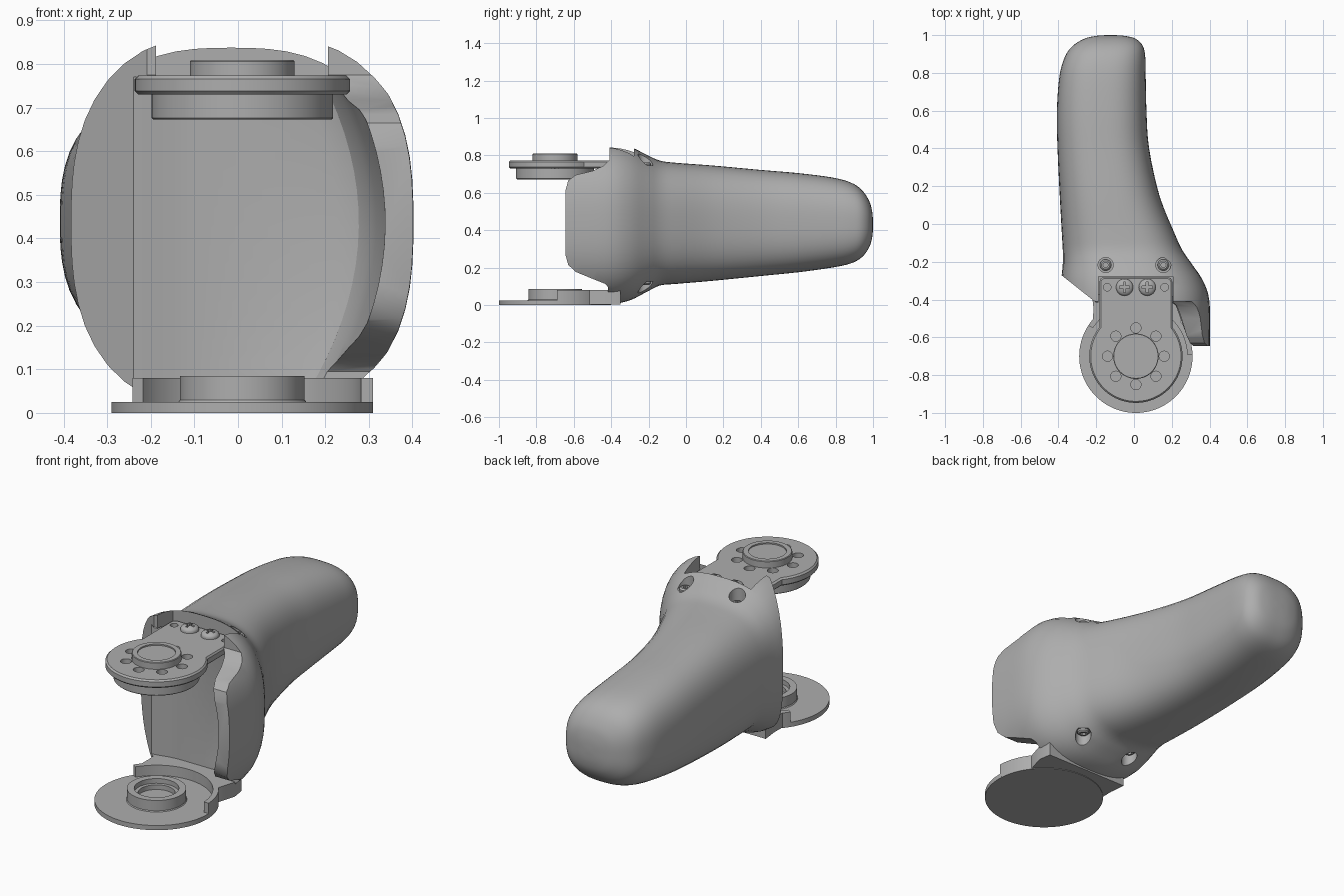
import bpy, bmesh, math
from mathutils import Vector

old = bpy.data.objects.get("Cube")
if old:
    bpy.data.objects.remove(old, do_unlink=True)

GREY = (0.42, 0.42, 0.42, 1)
mat = bpy.data.materials.new("plain grey")
mat.use_nodes = True
mat.diffuse_color = GREY
mat.node_tree.nodes["Principled BSDF"].inputs["Base Color"].default_value = GREY

CX, CY = 0.01, -0.70          # pivot axis of the joint


def finish(bm, name):
    bmesh.ops.recalc_face_normals(bm, faces=bm.faces)
    me = bpy.data.meshes.new(name)
    bm.to_mesh(me)
    bm.free()
    ob = bpy.data.objects.new(name, me)
    bpy.context.collection.objects.link(ob)
    me.materials.append(mat)
    return ob


def loft(name, rings):
    """Skin closed rings of points and cap both ends."""
    bm = bmesh.new()
    vs = [[bm.verts.new(p) for p in r] for r in rings]
    n = len(rings[0])
    for a, b in zip(vs, vs[1:]):
        for i in range(n):
            bm.faces.new((a[i], a[(i + 1) % n], b[(i + 1) % n], b[i]))
    bm.faces.new(vs[0])
    bm.faces.new(vs[-1])
    return finish(bm, name)


def prism(name, pts, lo, hi, axis="z"):
    """Extrude an outline: (x, y) along z, or (y, z) along x."""
    put = (lambda p, h: (p[0], p[1], h)) if axis == "z" else (lambda p, h: (h, p[0], p[1]))
    return loft(name, [[put(p, h) for p in pts] for h in (lo, hi)])


def circle(x, y, r, a0=0, a1=360, n=48):
    full = a1 - a0 >= 360
    angs = [math.radians(a0 + (a1 - a0) * i / (n if full else n - 1)) for i in range(n)]
    return [(x + r * math.cos(a), y + r * math.sin(a)) for a in angs]


def cylinder(name, x, y, r, lo, hi, n=32):
    return prism(name, circle(x, y, r, n=n), lo, hi)


def box(name, x0, x1, y0, y1, z0, z1):
    return prism(name, [(x0, y0), (x1, y0), (x1, y1), (x0, y1)], z0, z1)


def turned(name, profile, x=CX, y=CY, n=64):
    """Stack of circles from a (radius, z) profile."""
    return loft(name, [[(px, py, z) for px, py in circle(x, y, r, n=n)] for r, z in profile])


def apply(ob, mod):
    bpy.context.view_layer.objects.active = ob
    bpy.ops.object.modifier_apply(modifier=mod.name)


def cut(ob, cutters):
    for c in cutters:
        m = ob.modifiers.new("cut", "BOOLEAN")
        m.operation, m.solver, m.object = "DIFFERENCE", "EXACT", c
        apply(ob, m)
        bpy.data.objects.remove(c, do_unlink=True)


def bevel(ob, width):
    m = ob.modifiers.new("bevel", "BEVEL")
    m.width, m.segments, m.limit_method = width, 1, "ANGLE"
    m.angle_limit = math.radians(50)
    apply(ob, m)


# Limb shell: sections (y, x min, x max, z min, z max), splined and skinned
sections = [
    (-0.72, -0.38, 0.400, 0.005, 0.868), (-0.56, -0.38, 0.402, 0.003, 0.870),
    (-0.40, -0.385, 0.398, 0.005, 0.868), (-0.30, -0.385, 0.365, 0.025, 0.846),
    (-0.21, -0.377, 0.305, 0.070, 0.803), (-0.14, -0.377, 0.257, 0.104, 0.772),
    (-0.05, -0.382, 0.215, 0.113, 0.760), (0.15, -0.393, 0.135, 0.130, 0.745),
    (0.40, -0.405, 0.080, 0.155, 0.722), (0.60, -0.408, 0.066, 0.175, 0.705),
    (0.78, -0.395, 0.062, 0.200, 0.682), (0.88, -0.368, 0.060, 0.222, 0.655),
    (0.94, -0.328, 0.048, 0.255, 0.615), (0.98, -0.265, 0.010, 0.310, 0.555),
    (0.996, -0.20, -0.050, 0.365, 0.495), (1.0, -0.14, -0.110, 0.420, 0.440)]
S = [Vector(s) for s in sections]


def section_ring(v, n=56, power=2.7):
    y, x0, x1, z0, z1 = v
    ring = []
    for i in range(n):
        a = 2 * math.pi * i / n
        c, s = math.cos(a), math.sin(a)
        k = (abs(c) ** power + abs(s) ** power) ** (-1 / power)
        ring.append(((x0 + x1) / 2 + (x1 - x0) / 2 * k * c, y,
                     (z0 + z1) / 2 + (z1 - z0) / 2 * k * s))
    return ring


rings = []
for i in range(len(S) - 1):
    p0, p1, p2, p3 = S[max(i - 1, 0)], S[i], S[i + 1], S[min(i + 2, len(S) - 1)]
    for j in range(4):
        t = j / 4
        rings.append(section_ring(0.5 * (2 * p1 + (p2 - p0) * t + (2 * p0 - 5 * p1 + 4 * p2 - p3) * t * t
                                         + (3 * p1 - p0 - 3 * p2 + p3) * t ** 3)))
rings.append(section_ring(S[-1]))
shell = loft("limb_shell", rings)

# Side outline of the front guard
trim = prism("trim", [(-0.41, 1.1), (-0.41, 0.775), (-0.44, 0.745), (-0.50, 0.717), (-0.59, 0.695),
                      (-0.63, 0.665), (-0.645, 0.61), (-0.645, 0.27), (-0.63, 0.215), (-0.59, 0.177),
                      (-0.50, 0.14), (-0.43, 0.112), (-0.417, 0.095), (-0.42, -0.1), (-0.95, -0.1),
                      (-0.95, 1.1)], -1, 1, "x")
# Slanted face on the right front
slant = prism("slant", [(-0.70, -0.02), (-0.20, -0.417), (-0.20, -0.95), (-0.70, -0.95)], -0.1, 1.1)
# Motor bay with a bowed left wall
bay = []
for i in range(17):
    z = 0.08 + 0.69 * i / 16
    x = 0.337 - 0.07 * ((z - 0.435) / 0.3) ** 2
    bay.append([(px, py, z) for px, py in (
        (-0.24, -0.95), (-0.24, -0.385), (-0.2, -0.378), (-0.15, -0.366), (-0.1, -0.36),
        (x - 0.11, -0.36), (x - 0.06, -0.385), (x - 0.035, -0.43), (x - 0.02, -0.52),
        (x, -0.62), (x + 0.005, -0.95))])
cutters = [trim, slant, loft("bay", bay), box("seat", -0.188, 0.206, -0.55, -0.278, 0.73, 1.0)]
# Screw wells above and below
for x in (-0.15, 0.155):
    cutters += [cylinder("well", x, -0.217, 0.040, 0.745, 1.0),
                cylinder("well", x, -0.217, 0.040, -0.1, 0.125)]
cut(shell, cutters)

parts = [shell]
for i, x in enumerate((-0.15, 0.155)):
    for side, z, d in (("upper", 0.74, 1), ("lower", 0.13, -1)):
        head = turned(f"{side}_well_screw_{i}", [(0.03, z), (0.03, z + d * 0.015), (0.022, z + d * 0.022)],
                      x, -0.217, 24)
        cut(head, [cylinder("socket", x, -0.217, 0.014, z + d * 0.018 - 0.008, z + d * 0.018 + 0.008, 6)])
        parts.append(head)

# Upper bracket: round horn with a neck
outline = circle(CX, CY, 0.247, 141.4, 398.6, 56) + [
    (CX + 0.193, -0.305), (CX + 0.185, -0.287), (CX + 0.167, -0.28),
    (CX - 0.167, -0.28), (CX - 0.185, -0.287), (CX - 0.193, -0.305)]
bracket = prism("upper_bracket", outline, 0.73, 0.773)
bevel(bracket, 0.008)
holes = [cylinder("hole", CX + 0.15 * math.cos(i * math.pi / 4), CY + 0.15 * math.sin(i * math.pi / 4),
                  0.027, 0.6, 0.9, 20) for i in range(8)]
holes += [cylinder("hole", CX + s * 0.152, -0.335, 0.02, 0.74, 0.9, 20) for s in (-1, 1)]
cut(bracket, holes)
parts.append(bracket)
parts.append(turned("horn_flange", [(0.204, 0.672), (0.208, 0.676), (0.208, 0.735)]))
boss = turned("horn_boss", [(0.12, 0.74), (0.12, 0.806), (0.117, 0.809)])
cut(boss, [cylinder("recess", CX, CY, 0.092, 0.802, 0.9, 48)])
parts.append(boss)

# Cross-head bracket screws
for i, x in enumerate((CX - 0.06, CX + 0.06)):
    dome = [(0.045, 0.765), (0.045, 0.78)] + [
        (0.045 * math.cos(a), 0.78 + 0.022 * math.sin(a)) for a in (0.3, 0.6, 0.9, 1.2, 1.45)]
    screw = turned(f"bracket_screw_{i}", dome, x, -0.335, 32)
    cut(screw, [box("slot", x - 0.027, x + 0.027, -0.341, -0.329, 0.785, 0.9),
                box("slot", x - 0.006, x + 0.006, -0.362, -0.308, 0.785, 0.9)])
    parts.append(screw)

# Lower plate with hollow hub and curved back wall
parts.append(turned("base_disc", [(0.3, 0.0), (0.3, 0.025)], n=96))
hub = turned("base_hub", [(0.15, 0.02), (0.143, 0.03), (0.143, 0.085)])
cut(hub, [cylinder("bore", CX, CY, 0.108, 0.06, 0.2, 48), cylinder("bore", CX, CY, 0.09, 0.035, 0.2, 48)])
parts.append(hub)
wall = (circle(CX, CY, 0.3, 2, 38, 14) + [(0.275, -0.42), (0.265, -0.35), (-0.225, -0.35), (-0.215, -0.44)]
        + circle(CX, CY, 0.3, 139, 147, 4) + circle(CX, CY, 0.272, 147, 2, 48))
parts.append(prism("base_back_wall", wall, 0.003, 0.08))

# Smooth rounded surfaces, keep machined edges sharp
bpy.ops.object.select_all(action="DESELECT")
for ob in parts:
    ob.select_set(True)
bpy.context.view_layer.objects.active = shell
bpy.ops.object.shade_smooth_by_angle(angle=math.radians(32))
